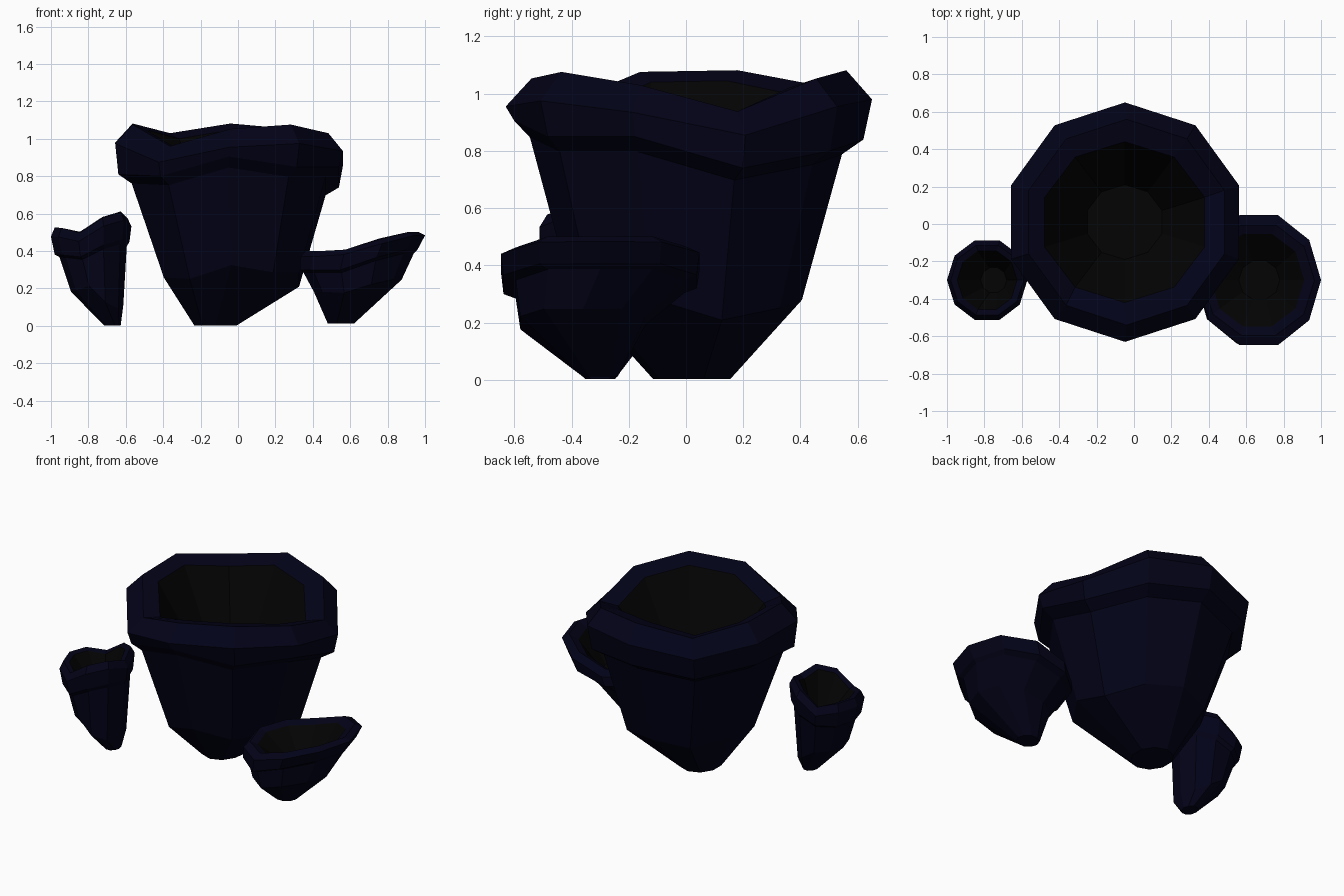
import bpy, bmesh, math

def material(name, rgb):
    m = bpy.data.materials.new(name)
    m.diffuse_color = (*rgb, 1)
    return m

navy = material("dark navy shell", (0.0007, 0.0007, 0.0092))
black = material("black hollow", (0.0009, 0.0009, 0.0009))

def cup(name, rings, wave, under, phase, slope=0.0, pivot=0.0):
    """Loft a hollow cup. Ring = (centre x, centre y, rx, ry, z, wave weight).
    'under' is the unevenness per side of rings 0-3, 'wave' of the rim above.
    Slope tilts the rim along x. Rings from the lip (6) inwards are black."""
    n = len(wave)
    bm = bmesh.new()
    loops = []
    for i, (cx, cy, rx, ry, z, w) in enumerate(rings):
        table = under if i < 4 else wave
        loop = []
        for k in range(n):
            a = phase + math.tau * k / n
            x = cx + rx * math.cos(a)
            h = z + w * (table[k] + slope * (x - pivot))
            loop.append(bm.verts.new((x, cy + ry * math.sin(a), h)))
        loops.append(loop)
    for i in range(len(loops) - 1):
        a, b = loops[i], loops[i + 1]
        for k in range(n):
            j = (k + 1) % n
            f = bm.faces.new((a[k], a[j], b[j], b[k]))
            f.material_index = 1 if i >= 6 else 0
    bm.faces.new(loops[0][::-1])
    bm.faces.new(loops[-1]).material_index = 1
    me = bpy.data.meshes.new(name)
    bm.to_mesh(me)
    bm.free()
    me.materials.append(navy)
    me.materials.append(black)
    ob = bpy.data.objects.new(name, me)
    bpy.context.collection.objects.link(ob)
    return ob

# large middle cup (first side at the back, going anticlockwise)
cup("large_cup", [
    (-0.12, 0.02, 0.12, 0.135, 0.003, 0),   # foot
    (-0.035, 0.00, 0.38, 0.405, 0.265, 0.7),# lower body
    (-0.05, 0.00, 0.545, 0.545, 0.77, 0.9), # neck
    (-0.05, 0.01, 0.62, 0.61, 0.82, 1),     # rim underside
    (-0.048, 0.01, 0.64, 0.64, 0.935, 1),   # rim outside
    (-0.04, 0.01, 0.55, 0.55, 1.03, 1.15),  # rim top
    (-0.05, 0.01, 0.45, 0.43, 1.0, 1),      # lip
    (-0.05, 0.01, 0.21, 0.20, 0.62, 0),     # inner floor
], [0.045, 0, 0.045, 0.04, -0.06, 0.02, 0.04, 0, -0.08, 0.02],
   [0.02, -0.02, 0.02, -0.01, -0.02, 0.085, 0.03, 0.03, -0.08, -0.02],
    math.pi / 2)

# small left cup (first side on +x)
cup("left_cup", [
    (-0.672, -0.30, 0.045, 0.055, 0.003, 0),
    (-0.753, -0.31, 0.14, 0.165, 0.165, -1.5),
    (-0.775, -0.30, 0.18, 0.19, 0.39, 0.9),
    (-0.78, -0.30, 0.20, 0.21, 0.41, 1),
    (-0.785, -0.30, 0.215, 0.223, 0.50, 1),
    (-0.785, -0.30, 0.195, 0.195, 0.545, 1),
    (-0.785, -0.30, 0.16, 0.165, 0.53, 1),
    (-0.75, -0.30, 0.07, 0.07, 0.36, 0),
], [-0.01, 0.035, 0.025, -0.03, 0.01, 0.02, 0.01, -0.035, 0.02, 0.03],
   [0, 0.02, 0.01, -0.01, 0, 0.01, 0, -0.03, 0.01, 0.02],
    0, 0.2, -0.785)

# shallow right cup
cup("right_cup", [
    (0.55, -0.30, 0.07, 0.065, 0.012, 0),
    (0.64, -0.36, 0.235, 0.23, 0.215, 0.8),
    (0.645, -0.30, 0.295, 0.31, 0.335, 1),
    (0.645, -0.30, 0.315, 0.355, 0.352, 1),
    (0.668, -0.30, 0.332, 0.365, 0.43, 1),
    (0.665, -0.30, 0.30, 0.31, 0.455, 1),
    (0.66, -0.30, 0.25, 0.26, 0.43, 1),
    (0.67, -0.30, 0.11, 0.11, 0.27, 0),
], [-0.01, 0, -0.005, -0.03, -0.01, 0.005, -0.01, -0.03, -0.01, 0],
   [0, 0.01, 0, -0.01, 0.01, 0.01, 0, -0.03, 0, 0.01],
    0, 0.19, 0.665)
